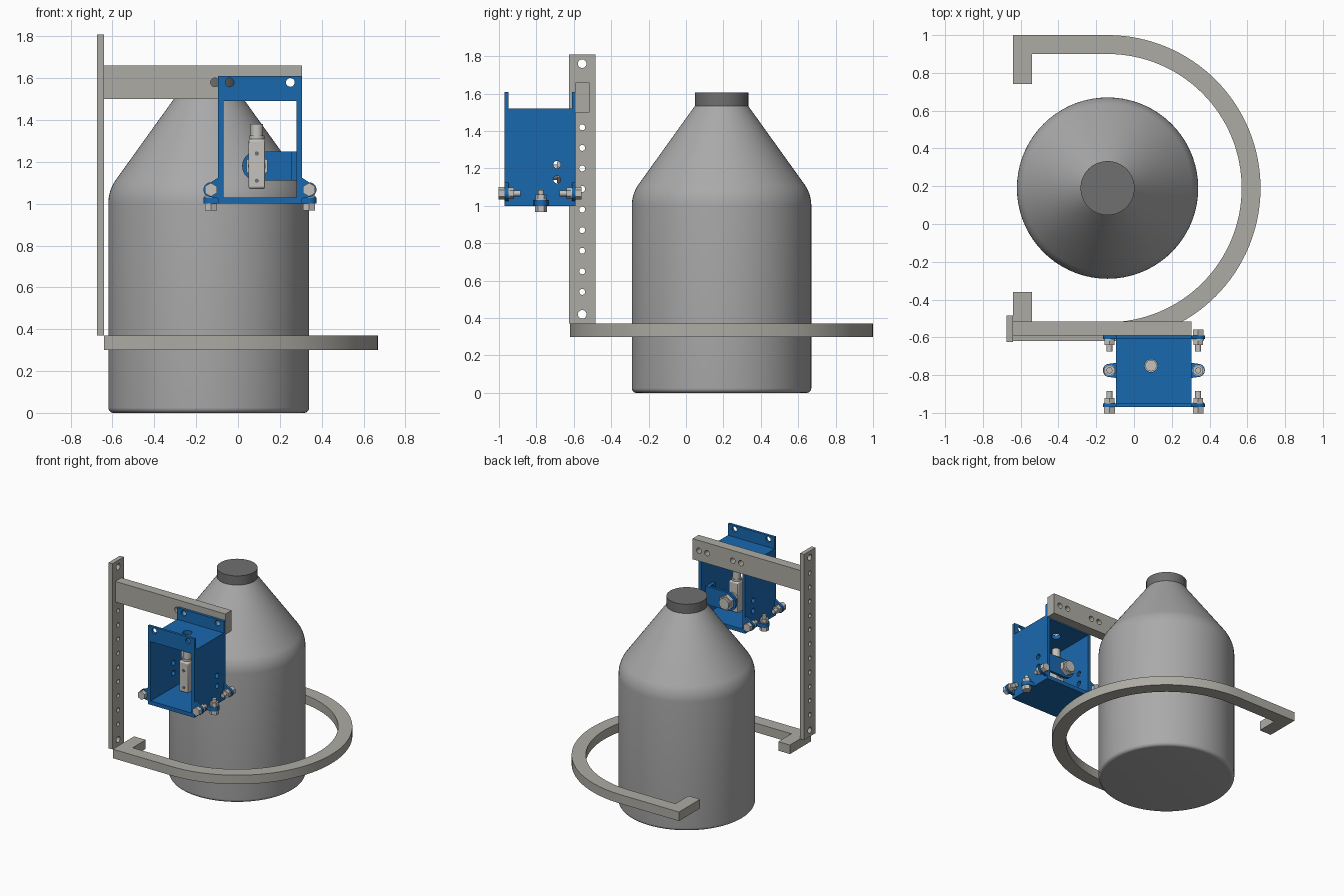
import bpy, bmesh, math
from mathutils import Matrix, Vector

if "Cube" in bpy.data.objects:
    bpy.data.objects.remove(bpy.data.objects["Cube"])


def material(name, rgb):
    m = bpy.data.materials.new(name)
    m.diffuse_color = (*rgb, 1)
    m.use_nodes = True
    m.node_tree.nodes["Principled BSDF"].inputs["Base Color"].default_value = m.diffuse_color
    return m


BLUE = material("blue_paint", (0.01, 0.14, 0.43))
STONE = material("warm_grey", (0.42, 0.41, 0.37))
BOTTLE = material("bottle_grey", (0.40, 0.40, 0.40))
CAP = material("cap_grey", (0.16, 0.16, 0.16))
STEEL = material("steel", (0.55, 0.54, 0.51))

# Local (u, v, w) frames: w runs along the named axis
FRAMES = {
    'x': Matrix(((0, 0, 1, 0), (1, 0, 0, 0), (0, 1, 0, 0), (0, 0, 0, 1))),
    'y': Matrix(((1, 0, 0, 0), (0, 0, -1, 0), (0, 1, 0, 0), (0, 0, 0, 1))),
    'z': Matrix.Identity(4),
}


def finish(name, bm, mat):
    bmesh.ops.remove_doubles(bm, verts=bm.verts, dist=1e-5)
    bmesh.ops.recalc_face_normals(bm, faces=bm.faces)
    me = bpy.data.meshes.new(name)
    bm.to_mesh(me)
    bm.free()
    for p in me.polygons:
        p.use_smooth = True
    me.set_sharp_from_angle(angle=math.radians(30))
    me.materials.append(mat)
    ob = bpy.data.objects.new(name, me)
    bpy.context.collection.objects.link(ob)
    return ob


def arc(cx, cy, r, a0, a1, n=16):
    angles = [math.radians(a0 + (a1 - a0) * i / n) for i in range(n + 1)]
    return [(cx + r * math.cos(a), cy + r * math.sin(a)) for a in angles]


def circle(cx, cy, r, n=20):
    return arc(cx, cy, r, 0, 360, n)[:-1]


def rect(u0, u1, v0, v1):
    return [(u0, v0), (u1, v0), (u1, v1), (u0, v1)]


def plate(name, axis, lo, hi, outline, holes, mat):
    """Extrude a flat outline with holes between lo and hi along an axis."""
    cu = bpy.data.curves.new(name + "_outline", 'CURVE')
    cu.dimensions, cu.fill_mode = '2D', 'BOTH'
    cu.extrude = (hi - lo) / 2
    for loop in [outline] + holes:
        s = cu.splines.new('POLY')
        s.points.add(len(loop) - 1)
        for p, (u, v) in zip(s.points, loop):
            p.co = (u, v, 0, 1)
        s.use_cyclic_u = True
    tmp = bpy.data.objects.new(name + "_outline", cu)
    bpy.context.collection.objects.link(tmp)
    me = bpy.data.meshes.new_from_object(tmp.evaluated_get(bpy.context.evaluated_depsgraph_get()))
    bm = bmesh.new()
    bm.from_mesh(me)
    bpy.data.objects.remove(tmp)
    bpy.data.curves.remove(cu)
    bpy.data.meshes.remove(me)
    shift = Vector((0, 0, 0))
    shift['xyz'.index(axis)] = (lo + hi) / 2
    bm.transform(Matrix.Translation(shift) @ FRAMES[axis])
    return finish(name, bm, mat)


def cyl(name, axis, center, lo, hi, r, mat=STEEL, sides=24):
    """Cylinder or hex prism; center gives the other two coordinates in xyz order."""
    c = list(center)
    c.insert('xyz'.index(axis), (lo + hi) / 2)
    bm = bmesh.new()
    bmesh.ops.create_cone(bm, cap_ends=True, segments=sides, radius1=r, radius2=r, depth=hi - lo,
                          matrix=Matrix.Translation(c) @ FRAMES[axis])
    return finish(name, bm, mat)


def lathe(name, cx, cy, profile, mat):
    bm = bmesh.new()
    vs = [bm.verts.new((cx + r, cy, z)) for r, z in profile]
    es = [bm.edges.new(e) for e in zip(vs, vs[1:])]
    bmesh.ops.spin(bm, geom=vs + es, cent=(cx, cy, 0), axis=(0, 0, 1), angle=math.tau, steps=72)
    return finish(name, bm, mat)


# Bottle and cap
BX, BY = -0.14, 0.19
shoulder = arc(0.28, 1.0, 0.20, 0, 33, 8)
lathe("bottle", BX, BY, [(0, 0)] + arc(0.455, 0.025, 0.025, -90, 0, 6) + shoulder
      + [(0.142, 1.535), (0, 1.535)], BOTTLE)
lathe("bottle_cap", BX, BY, [(0, 1.53), (0.143, 1.53), (0.143, 1.605), (0, 1.605)], CAP)

# Open ring with hooked ends
plate("ring", 'z', 0.30, 0.37,
      [(-0.64, 1.0)] + arc(BX, BY, 0.81, 90, -90, 64)
      + [(-0.64, -0.62), (-0.64, -0.36), (-0.54, -0.36), (-0.54, -0.52)]
      + arc(BX, BY, 0.71, -90, 90, 64) + [(-0.54, 0.90), (-0.54, 0.74), (-0.64, 0.74)], [], STONE)

# Perforated upright and crossbar
holes = [circle(-0.555, 0.54 + 0.11 * i, 0.016) for i in range(11)]
holes += [circle(-0.555, z, 0.023) for z in (0.42, 1.76)]
plate("upright", 'x', -0.674, -0.64, rect(-0.625, -0.485, 0.37, 1.81), holes, STONE)
plate("crossbar", 'y', -0.59, -0.515, rect(-0.64, 0.305, 1.50, 1.66),
      [circle(x, 1.58, 0.021) for x in (-0.11, -0.04, 0.18, 0.25)], STONE)

# Blue housing: front and back frames with tabs and rounded lugs
X0, X1, MID = -0.095, 0.305, 0.105
Y0, Y1 = -0.97, -0.59
LUG, LZ, LY = -0.13, 1.067, -0.775


def mirror(pts):
    return [(2 * MID - x, v) for x, v in reversed(pts)]


left = [(X0, 1.61), (X0, 1.125)] + arc(LUG, LZ, 0.035, 90, 270) + [(X0, 1.025), (X0, 1.0)]
for side, lo, hi in (("front", Y0, Y0 + 0.02), ("back", Y1 - 0.02, Y1)):
    plate(side + "_frame", 'y', lo, hi, left + mirror(left),
          [rect(-0.07, 0.28, 1.03, 1.49), circle(-0.04, 1.58, 0.021), circle(0.25, 1.58, 0.021)], BLUE)

# Housing walls, top and bottom
for side, lo, hi in (("left", X0, X0 + 0.025), ("right", X1 - 0.025, X1)):
    plate(side + "_wall", 'x', lo, hi, rect(Y0 + 0.01, Y1 - 0.01, 1.0, 1.52),
          [circle(-0.69, z, 0.02) for z in (1.14, 1.22)], BLUE)
plate("housing_top", 'z', 1.49, 1.52, rect(X0, X1, Y0 + 0.01, Y1 - 0.01),
      [circle(0.09, -0.75, 0.034)], BLUE)
left = [(X0, Y1), (X0, LY + 0.04)] + arc(LUG, LY, 0.035, 90, 270) + [(X0, LY - 0.04), (X0, Y0)]
plate("housing_bottom", 'z', 1.0, 1.03, left + mirror(left), [], BLUE)


# Six lug bolts: head, shaft and nut
def bolt(name, axis, center, face, d, thick):
    """Head sits outside face; the shaft runs in direction d."""
    def span(a, b):
        return sorted((face + d * a, face + d * b))
    cyl(name + "_head", axis, center, *span(-0.032, 0), 0.033, sides=6)
    cyl(name + "_washer", axis, center, *span(thick, thick + 0.006), 0.030)
    cyl(name + "_nut", axis, center, *span(thick + 0.006, thick + 0.03), 0.030, sides=6)
    cyl(name + "_shaft", axis, center, *span(-0.01, 0.085), 0.016, sides=16)


for side, x in (("left", LUG), ("right", 2 * MID - LUG)):
    bolt(side + "_front_bolt", 'y', (x, LZ), Y0, 1, 0.02)
    bolt(side + "_back_bolt", 'y', (x, LZ), Y1, -1, 0.02)
    bolt(side + "_bottom_bolt", 'z', (x, LY), 1.0, 1, 0.03)

# Sensor bracket: rounded arm and side flange
SX, SZ = 0.09, 1.18
plate("bracket_arm", 'y', -0.66, -0.64,
      [(0.28, 1.11), (0.28, 1.25)] + arc(SX, SZ, 0.07, 90, 270, 24), [], BLUE)
plate("bracket_flange", 'x', 0.255, 0.28, rect(-0.73, -0.64, 1.11, 1.25),
      [circle(-0.69, z, 0.02) for z in (1.14, 1.22)], BLUE)

# Sensor: body, connector, threaded nose, nuts and screws
body = plate("sensor_body", 'y', -0.795, -0.71, rect(0.05, 0.13, 1.07, 1.31), [], STEEL)
bev = body.modifiers.new("bevel", 'BEVEL')
bev.width, bev.segments = 0.01, 2
cyl("sensor_connector", 'z', (SX, -0.75), 1.30, 1.38, 0.030)
cyl("sensor_collar", 'z', (SX, -0.75), 1.31, 1.325, 0.036)
cyl("sensor_nose", 'y', (SX, SZ), -0.72, -0.592, 0.042)
cyl("sensor_front_nut", 'y', (SX, SZ), -0.69, -0.66, 0.058, sides=6)
cyl("sensor_back_nut", 'y', (SX, SZ), -0.64, -0.61, 0.058, sides=6)
for i, z in enumerate((1.11, 1.24)):
    cyl(f"sensor_screw_{i + 1}", 'y', (SX, z), -0.80, -0.79, 0.010, CAP, 12)
